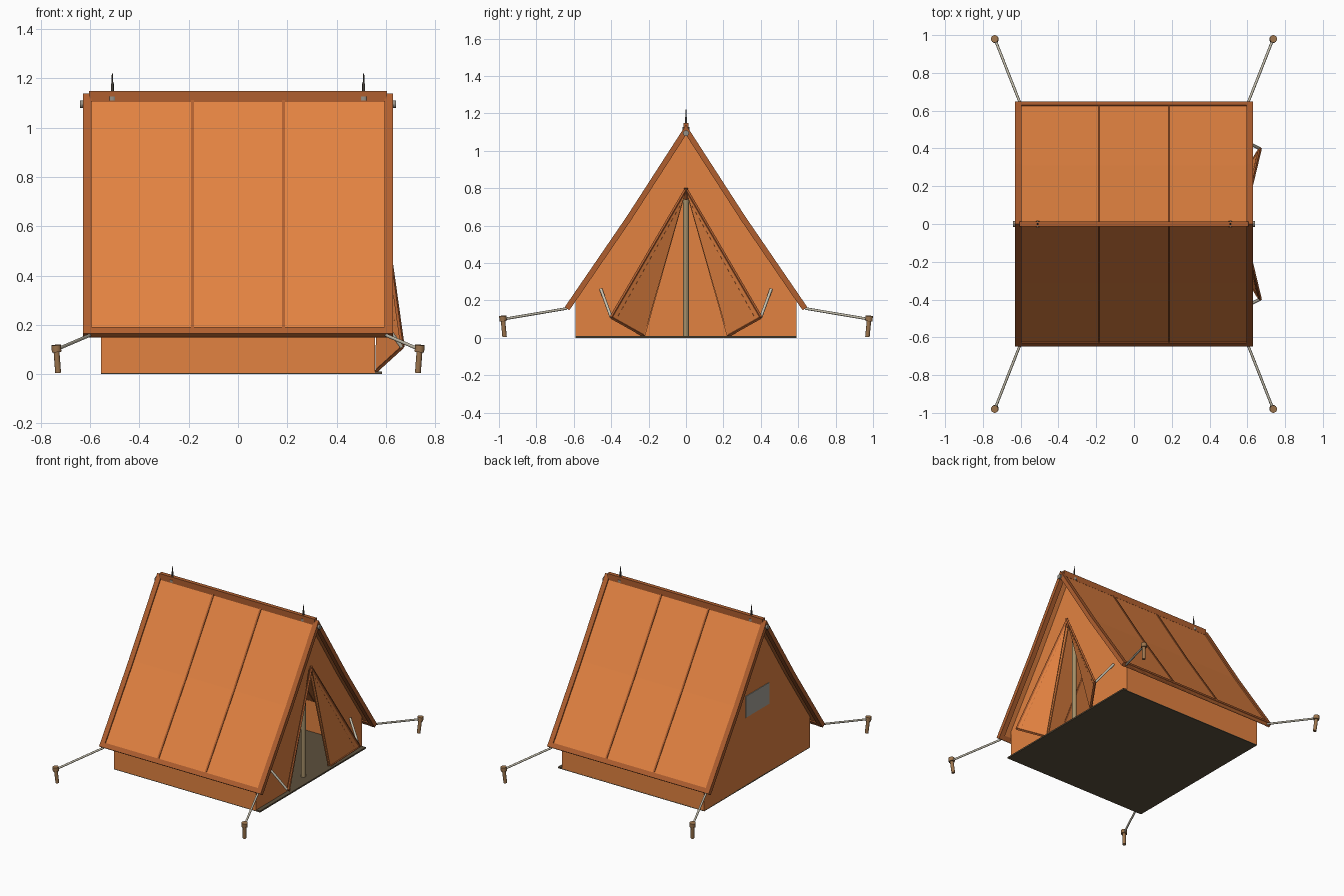
import bpy, bmesh
from mathutils import Vector

if "Cube" in bpy.data.objects:
    bpy.data.objects.remove(bpy.data.objects["Cube"])


def material(name, r, g, b):
    m = bpy.data.materials.new(name)
    lin = [((c / 255 + 0.055) / 1.055) ** 2.4 for c in (r, g, b)]
    m.diffuse_color = (*lin, 1)
    m.use_nodes = True
    m.node_tree.nodes["Principled BSDF"].inputs["Base Color"].default_value = m.diffuse_color
    return m


CANVAS = material("orange canvas", 226, 130, 65)
TRIM = material("brown trim", 176, 95, 47)
FLOOR = material("dark groundsheet", 92, 79, 60)
POLE = material("pole wood", 165, 143, 104)
PEG = material("peg wood", 158, 118, 78)
ROPE = material("rope", 200, 194, 176)
METAL = material("grey metal", 150, 145, 135)
IRON = material("dark iron", 72, 66, 60)
WINDOW = material("window mesh", 165, 162, 152)


def finish(name, bm, mat):
    bmesh.ops.recalc_face_normals(bm, faces=bm.faces[:])
    me = bpy.data.meshes.new(name)
    bm.to_mesh(me)
    bm.free()
    me.materials.append(mat)
    ob = bpy.data.objects.new(name, me)
    bpy.context.collection.objects.link(ob)
    return ob


def prism(name, profile, x0, x1, mat):
    """Extrude a (y, z) profile from x0 to x1."""
    bm = bmesh.new()
    face = bm.faces.new([bm.verts.new((x0, y, z)) for y, z in profile])
    new = bmesh.ops.extrude_face_region(bm, geom=[face])["geom"]
    bmesh.ops.translate(bm, vec=(x1 - x0, 0, 0),
                        verts=[v for v in new if isinstance(v, bmesh.types.BMVert)])
    return finish(name, bm, mat)


def box(name, x, y, z, mat):
    return prism(name, [(y[0], z[0]), (y[1], z[0]), (y[1], z[1]), (y[0], z[1])], x[0], x[1], mat)


def rod(name, a, b, r, mat, r2=None, sides=12):
    """Round bar from a to b."""
    a, b = Vector(a), Vector(b)
    d = b - a
    bm = bmesh.new()
    bmesh.ops.create_cone(bm, cap_ends=True, segments=sides, radius1=r,
                          radius2=r if r2 is None else r2, depth=d.length)
    for f in bm.faces:
        f.smooth = len(f.verts) == 4 and sides > 4
    rot = d.to_track_quat('Z', 'Y').to_matrix().to_4x4()
    rot.translation = (a + b) / 2
    bm.transform(rot)
    return finish(name, bm, mat)


# Slightly sagging roof line, ridge to eave
NY, NZ = 0.832, 0.555
LINE = [(0, 1.125), (0.31, 0.645), (0.642, 0.16)]


def offset(d):
    (_, z0), m, e = LINE
    return [(0, z0 + d / NZ)] + [(y + NY * d, z + NZ * d) for y, z in (m, e)]


def chevron(d0, d1):
    def full(d):
        half = offset(d)
        return [(-y, z) for y, z in half[:0:-1]] + half
    return full(d1) + full(d0)[::-1]


# Roof sheet, end bands, seams and ridge
prism("roof", chevron(-0.012, 0), -0.61, 0.61, CANVAS)
for s in (-1, 1):
    prism("roof_end_band", chevron(-0.022, 0.008), s * 0.595, s * 0.63, TRIM)
    prism("roof_seam", chevron(-0.014, 0.005), s * 0.185 - 0.006, s * 0.185 + 0.006, TRIM)
box("ridge_trim", (-0.605, 0.605), (-0.014, 0.014), (1.105, 1.148), TRIM)

# Eave hems, side walls
for s in (-1, 1):
    outer, inner = offset(0.007)[2], offset(-0.02)[2]
    up = (-0.018, 0.027)
    hem = [outer, inner, (inner[0] + up[0], inner[1] + up[1]), (outer[0] + up[0], outer[1] + up[1])]
    prism("eave_hem", [(s * y, z) for y, z in hem], -0.61, 0.61, TRIM)
    box("side_wall", (-0.555, 0.555), (s * 0.582, s * 0.59), (0.005, 0.225), CANVAS)

# Gable walls, the front one with a triangular doorway
top = [(0.59, 0.005), (0.59, 0.22), (0.305, 0.638), (0, 1.105),
       (-0.305, 0.638), (-0.59, 0.22), (-0.59, 0.005)]
prism("back_gable", top, -0.555, -0.547, CANVAS)
prism("door_gable", top + [(-0.22, 0.005), (0, 0.785), (0.22, 0.005)], 0.547, 0.555, CANVAS)
box("back_window", (-0.559, -0.553), (-0.13, 0.13), (0.485, 0.635), WINDOW)
box("groundsheet", (-0.555, 0.585), (-0.59, 0.59), (0, 0.01), FLOOR)

# Folded door flaps with hems, stitches and ties
for s in (-1, 1):
    a = Vector((0.572, 0, 0.795))
    b = Vector((0.668, s * 0.4, 0.11))
    c = Vector((0.56, s * 0.225, 0.012))
    bm = bmesh.new()
    bm.faces.new([bm.verts.new(p) for p in (a, b, c)])
    flap = finish("door_flap", bm, CANVAS)
    mod = flap.modifiers.new("thickness", 'SOLIDIFY')
    mod.thickness = 0.006
    mod.offset = 0
    rod("flap_hem", a, b, 0.009, TRIM, sides=4)
    rod("flap_bottom_hem", b, c, 0.008, TRIM, sides=4)
    p0, p1 = a.lerp(c, 0.08), b.lerp(c, 0.14)
    for i in range(18):
        t = 0.04 + i * 0.053
        rod("flap_stitch", p0.lerp(p1, t), p0.lerp(p1, t + 0.026), 0.0042, TRIM, sides=4)
    rod("flap_tie", (0.664, s * 0.4, 0.11), (0.556, s * 0.455, 0.26), 0.008, ROPE, sides=8)
rod("door_peak_hem", (0.56, 0, 0.74), (0.575, 0, 0.8), 0.012, TRIM, sides=4)

# Tent poles, ridge pole and their metal tips
rod("ridge_pole", (-0.62, 0, 1.09), (0.62, 0, 1.09), 0.012, POLE)
for s in (-1, 1):
    x = s * 0.51
    rod("upright_pole", (x, 0, 0.01), (x, 0, 1.1), 0.016, POLE)
    rod("pole_collar", (x, 0, 1.11), (x, 0, 1.127), 0.018, METAL)
    rod("pole_spike", (x, 0, 1.12), (x, 0, 1.18), 0.006, IRON, sides=8)
    rod("pole_spike_tip", (x, 0, 1.18), (x, 0, 1.22), 0.004, IRON, r2=0.002, sides=8)
    rod("ridge_pole_cap", (s * 0.615, 0, 1.095), (s * 0.641, 0, 1.095), 0.016, METAL)

# Guy ropes and pegs at the four corners
for sx in (-1, 1):
    for sy in (-1, 1):
        def at(x, y, z):
            return (sx * x, sy * y, z)
        rod("guy_rope", at(0.603, 0.64, 0.157), at(0.736, 0.978, 0.1), 0.007, ROPE, sides=8)
        rod("peg_shaft", at(0.73, 0.97, 0.005), at(0.737, 0.979, 0.1), 0.012, PEG)
        rod("peg_head", at(0.736, 0.978, 0.09), at(0.738, 0.98, 0.118), 0.02, PEG)
